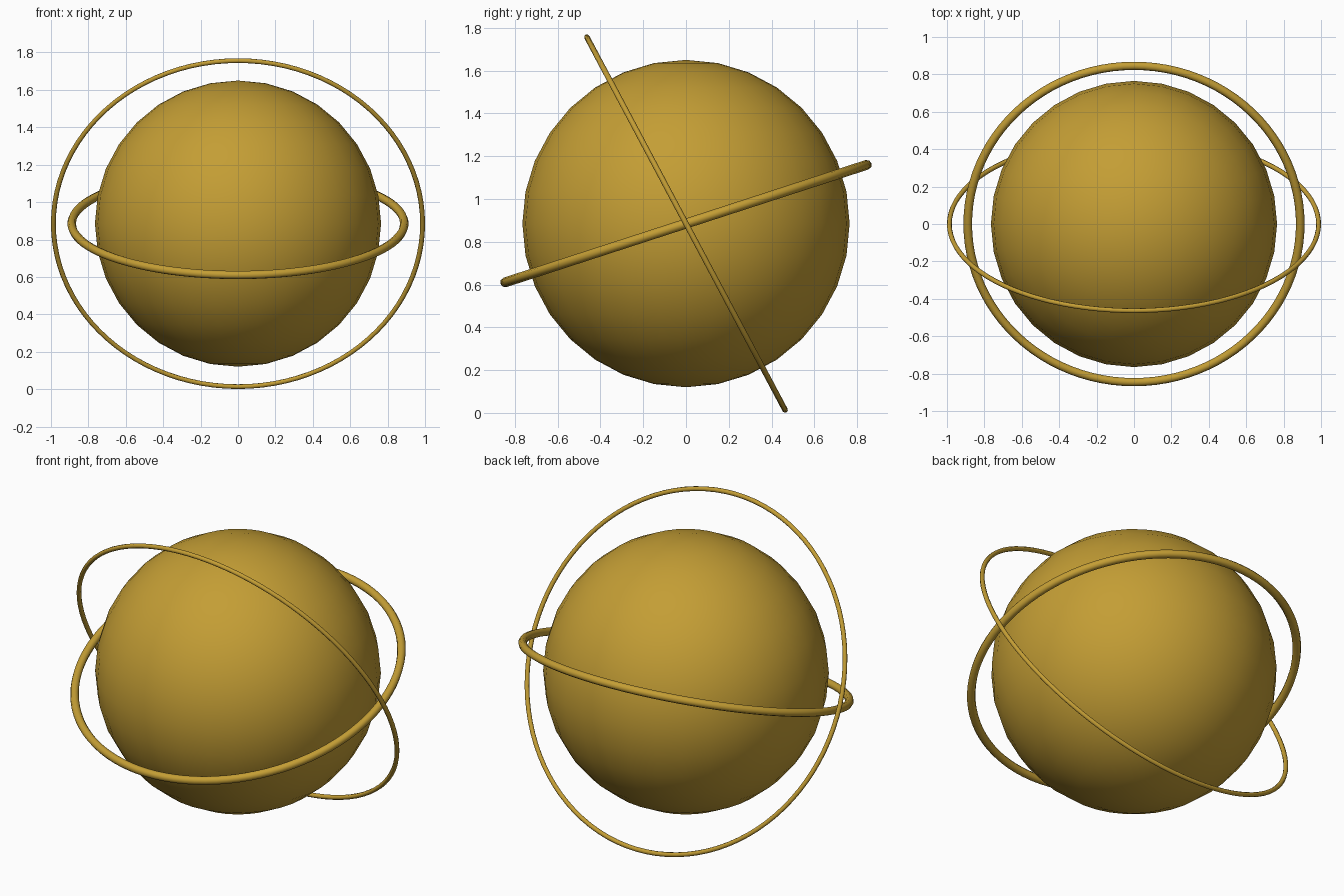
import bpy
from math import radians

if "Cube" in bpy.data.objects:
    bpy.data.objects.remove(bpy.data.objects["Cube"])

CENTRE = (0, 0, 0.885)

gold = bpy.data.materials.new("gold")
gold.diffuse_color = (0.55, 0.34, 0.035, 1)
gold.use_nodes = True
gold.node_tree.nodes["Principled BSDF"].inputs["Base Color"].default_value = gold.diffuse_color


def finish(name):
    ob = bpy.context.object
    ob.name = name
    ob.data.materials.append(gold)
    bpy.ops.object.shade_smooth()


def ring(name, radius, tube, tilt):
    bpy.ops.mesh.primitive_torus_add(
        major_radius=radius, minor_radius=tube,
        major_segments=96, minor_segments=8,
        location=CENTRE, rotation=(radians(tilt), 0, 0))
    finish(name)


# central globe
bpy.ops.mesh.primitive_uv_sphere_add(
    segments=32, ring_count=16, radius=0.765, location=CENTRE)
finish("globe")

# two tilted orbit rings
ring("inner_ring", 0.889, 0.023, 18)
ring("outer_ring", 0.987, 0.013, -62)
